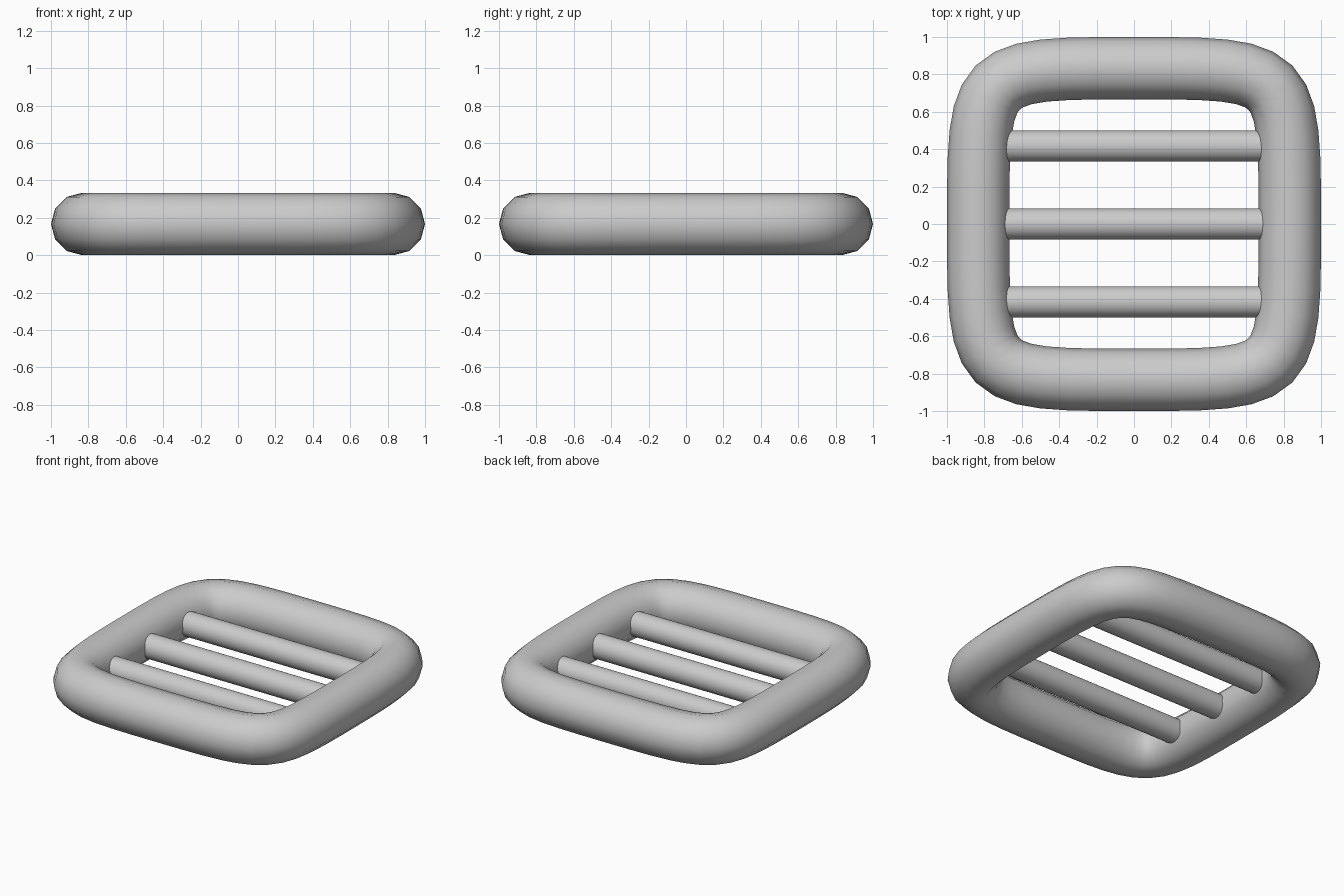
import bpy
import math

if "Cube" in bpy.data.objects:
    bpy.data.objects.remove(bpy.data.objects["Cube"])

R = 1 / 6          # tube radius of the frame
A = 1 - R          # half-width of the frame's centre line
BAR_R = R / 2      # crossbar radius

# Frame: closed bezier with handles reaching the square's corners, swept round
cu = bpy.data.curves.new("frame", "CURVE")
cu.dimensions = "3D"
cu.resolution_u = 12
cu.bevel_depth = R
cu.bevel_resolution = 4
sp = cu.splines.new("BEZIER")
sp.bezier_points.add(3)
sp.use_cyclic_u = True
for p, (x, y) in zip(sp.bezier_points, [(1, 0), (0, 1), (-1, 0), (0, -1)]):
    p.handle_left_type = p.handle_right_type = "FREE"
    p.co = (x * A, y * A, 0)
    p.handle_left = ((x + y) * A, (y - x) * A, 0)
    p.handle_right = ((x - y) * A, (y + x) * A, 0)
frame = bpy.data.objects.new("frame", cu)
frame.location.z = R
bpy.context.collection.objects.link(frame)
bpy.context.view_layer.objects.active = frame
frame.select_set(True)
bpy.ops.object.convert(target="MESH")
bpy.ops.object.shade_smooth()

# Three crossbars running side to side, ends buried in the frame
for i in (-1, 0, 1):
    bpy.ops.mesh.primitive_cylinder_add(
        vertices=32, radius=BAR_R, depth=2 * A,
        location=(0, i * 2.5 * R, R), rotation=(0, math.pi / 2, 0))
    bpy.context.object.name = f"crossbar_{i + 2}"
    bpy.ops.object.shade_smooth_by_angle(angle=math.radians(30))
